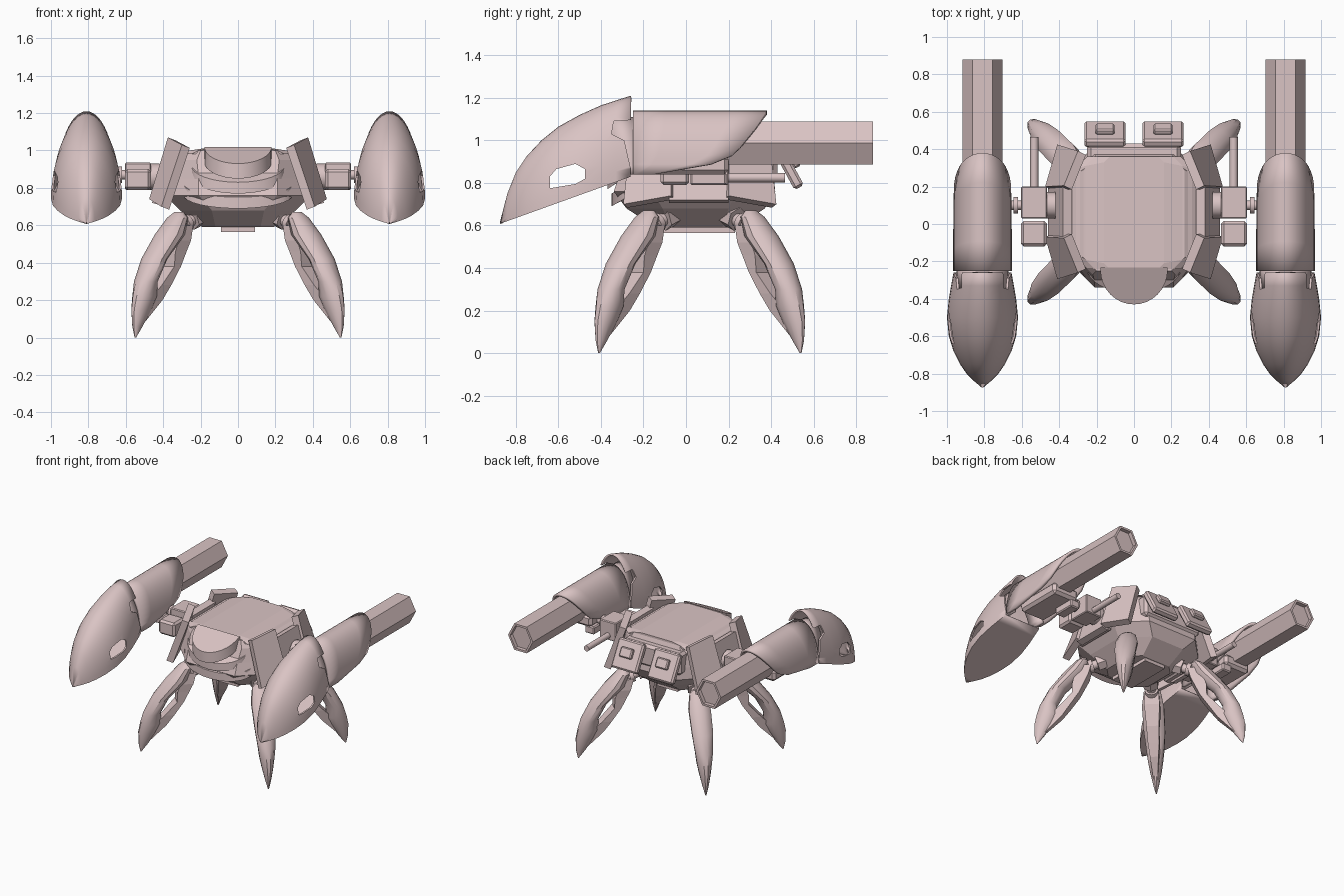
import bpy, bmesh, math
from mathutils import Matrix, Vector

cube = bpy.data.objects.get("Cube")
if cube:
    bpy.data.objects.remove(cube, do_unlink=True)

shade = (0.70, 0.55, 0.55, 1)
mat = bpy.data.materials.new("dusty pink")
mat.use_nodes = True
mat.diffuse_color = shade
mat.node_tree.nodes["Principled BSDF"].inputs["Base Color"].default_value = shade


def finish(name, bm, smooth=False, mirror=False):
    bmesh.ops.recalc_face_normals(bm, faces=bm.faces)
    me = bpy.data.meshes.new(name)
    bm.to_mesh(me)
    bm.free()
    me.materials.append(mat)
    ob = bpy.data.objects.new(name, me)
    bpy.context.collection.objects.link(ob)
    bpy.ops.object.select_all(action="DESELECT")
    ob.select_set(True)
    bpy.context.view_layer.objects.active = ob
    if smooth:
        bpy.ops.object.shade_smooth_by_angle(angle=math.radians(32))
    if mirror:
        ob.modifiers.new("mirror", "MIRROR").use_mirror_merge = False
    return ob


def loft(name, rings, closed=True, caps=True, **kw):
    """Skin a list of equal-length point rings."""
    bm = bmesh.new()
    rows = [[bm.verts.new(p) for p in ring] for ring in rings]
    n = len(rows[0])
    for a, b in zip(rows, rows[1:]):
        for i in range(n if closed else n - 1):
            j = (i + 1) % n
            bm.faces.new((a[i], a[j], b[j], b[i]))
    if closed and caps:
        bm.faces.new(rows[0])
        bm.faces.new(rows[-1])
    return finish(name, bm, **kw)


def box(name, lo, hi, bevel=0.0, tilt=0.0, mirror=True):
    bm = bmesh.new()
    lo, hi = Vector(lo), Vector(hi)
    bmesh.ops.create_cube(bm, size=1, matrix=Matrix.Diagonal((*(hi - lo), 1)))
    if bevel:
        bmesh.ops.bevel(bm, geom=bm.edges[:], offset=bevel, segments=1, affect="EDGES")
    bm.transform(Matrix.Translation((lo + hi) / 2) @ Matrix.Rotation(tilt, 4, "X"))
    return finish(name, bm, mirror=mirror)


def rod(name, a, b, r, sides=12, mirror=True):
    a, b = Vector(a), Vector(b)
    bm = bmesh.new()
    bmesh.ops.create_cone(bm, cap_ends=True, segments=sides, radius1=r, radius2=r,
                          depth=(b - a).length)
    turn = (b - a).to_track_quat("Z", "Y").to_matrix().to_4x4()
    bm.transform(Matrix.Translation((a + b) / 2) @ turn)
    return finish(name, bm, smooth=sides > 8, mirror=mirror)


def lerp(table, v):
    for (a, p), (b, q) in zip(table, table[1:]):
        if v <= b:
            return p + (q - p) * max(0, v - a) / (b - a)
    return table[-1][1]


def apply(ob, kind, **props):
    m = ob.modifiers.new(kind, kind)
    for k, v in props.items():
        setattr(m, k, v)
    bpy.context.view_layer.objects.active = ob
    bpy.ops.object.modifier_apply(modifier=m.name)


# ---- Hull: stacked chamfered sections ----
def octagon(z, hx, y0, y1, c):
    right = [(hx - c, y0, z), (hx, y0 + c, z), (hx, y1 - c, z), (hx - c, y1, z)]
    return right + [(-x, y, z) for x, y, z in reversed(right)]


loft("hull", [octagon(*s) for s in (
    (0.59, 0.19, -0.14, 0.24, 0.07), (0.68, 0.31, -0.28, 0.37, 0.17),
    (0.76, 0.39, -0.34, 0.42, 0.18), (0.85, 0.38, -0.31, 0.41, 0.17),
    (0.95, 0.35, -0.27, 0.38, 0.13), (1.0, 0.27, -0.25, 0.36, 0.07))])
loft("top_panel", [octagon(0.98, 0.31, -0.24, 0.36, 0.06),
                   octagon(1.0, 0.26, -0.24, 0.36, 0.05),
                   octagon(1.015, 0.16, -0.24, 0.36, 0.03)])
box("belly_plate", (-0.09, -0.13, 0.565), (0.09, 0.23, 0.6), mirror=False)


# Half-round lips on the front, sloping down toward the tip
def lip(name, r, y0, depth, top, drop, thick):
    def ring(dz):
        pts = []
        for i in range(17):
            a = math.pi * i / 16
            s = math.sin(a)
            pts.append((r * math.cos(a), y0 - depth * s, top - drop * s - dz))
        return pts + [(-r, y0 + 0.012, top - dz), (r, y0 + 0.012, top - dz)]
    loft(name, [ring(0), ring(thick)], smooth=True)


lip("nose_lip", 0.18, -0.245, 0.185, 1.02, 0.09, 0.08)
lip("middle_lip", 0.25, -0.24, 0.13, 0.92, 0.09, 0.06)
lip("jaw_lip", 0.29, -0.23, 0.12, 0.82, 0.07, 0.06)


# ---- Side armour plates, from an outer quad and a thickness ----
def plate(name, quad, thick):
    q = [Vector(p) for p in quad]
    n = (q[1] - q[0]).cross(q[3] - q[0]).normalized() * thick
    if n.x > 0:
        n = -n
    loft(name, [q, [p + n for p in q]], mirror=True)


for word, s in (("front", -1), ("rear", 1)):
    def at(x, d, z):
        return (x, 0.065 + s * d, z)
    plate(word + "_corner_plate", [at(0.30, 0.325, 1.03), at(0.375, 0.14, 1.07),
                                   at(0.475, 0.135, 0.74), at(0.41, 0.36, 0.70)], 0.05)
plate("side_plate", [(0.38, -0.08, 1.0), (0.38, 0.2, 1.0),
                     (0.46, 0.2, 0.72), (0.46, -0.08, 0.72)], 0.05)
box("side_sill", (0.37, -0.12, 0.72), (0.44, 0.2, 0.77), 0.01)

# ---- Rear pods ----
box("rear_bar", (-0.25, 0.33, 0.80), (0.25, 0.43, 0.97), 0.02, mirror=False)
box("rear_pod", (0.045, 0.455, 0.765), (0.265, 0.505, 0.985), 0.012, 0.5)
box("rear_pod_knob", (0.105, 0.49, 0.87), (0.205, 0.525, 0.945), 0.008, 0.5)

# ---- Arms between hull and guns ----
rod("shoulder_disc", (0.42, 0.1, 0.86), (0.47, 0.1, 0.86), 0.07)
box("shoulder_block", (0.465, 0.03, 0.79), (0.605, 0.2, 0.935), 0.006)
box("shoulder_front_block", (0.465, -0.12, 0.79), (0.605, 0.015, 0.90), 0.015)
rod("shoulder_rod", (0.533, 0.15, 0.825), (0.533, 0.465, 0.825), 0.022)
rod("gun_pivot", (0.59, 0.1, 0.87), (0.75, 0.1, 0.87), 0.025)
rod("gun_pivot_collar", (0.62, 0.1, 0.87), (0.645, 0.1, 0.87), 0.045)
box("gun_mount", (0.68, -0.18, 0.84), (0.90, 0.2, 0.93), 0.02)
box("gun_rail", (0.66, 0.02, 0.79), (0.74, 0.19, 0.85), 0.008)

# ---- Guns ----
CX = 0.81
N = 24
angles = [math.pi * i / N for i in range(N + 1)]

# Hexagonal barrel with a shallow recessed muzzle
bm = bmesh.new()
bmesh.ops.create_cone(bm, cap_ends=True, segments=6, radius1=0.107, radius2=0.107, depth=1.08,
                      matrix=Matrix.Translation((CX, 0.34, 0.988))
                      @ Matrix.Diagonal((1, 1, 1.1, 1))
                      @ Matrix.Rotation(math.pi / 2, 4, "X") @ Matrix.Rotation(math.pi / 6, 4, "Z"))
muzzle = max(bm.faces, key=lambda f: f.calc_center_median().y)
bmesh.ops.inset_region(bm, faces=[muzzle], thickness=0.018)
inner = bmesh.ops.extrude_discrete_faces(bm, faces=[muzzle])["faces"][0]
bmesh.ops.translate(bm, verts=inner.verts, vec=(0, -0.03, 0))
finish("barrel", bm, mirror=True)

# Arched housing whose lower edge sweeps up to the rear
rear_edge = [(0.84, -0.15), (0.865, 0.065), (0.935, 0.23), (1.05, 0.32), (1.14, 0.38)]
section = [(CX + 0.157 * math.cos(a), 0.84 + 0.30 * math.sin(a) ** 0.9) for a in angles]
rows = []
for i in range(5):
    rows.append([(x, -0.25 + (lerp(rear_edge, z) + 0.25) * i / 4, z) for x, z in section])
housing = loft("gun_housing", rows, closed=False, smooth=True)
apply(housing, "SOLIDIFY", thickness=0.02, offset=-1)
housing.modifiers.new("mirror", "MIRROR").use_mirror_merge = False

# Collar linking housing and cowl
collar = loft("gun_collar", [[(CX + 0.14 * math.cos(a), y - 0.05 * math.sin(a), 0.84 + 0.27 * math.sin(a))
                              for a in angles] for y in (-0.32, -0.19)], closed=False, smooth=True)
apply(collar, "SOLIDIFY", thickness=0.025, offset=-1)
collar.modifiers.new("mirror", "MIRROR").use_mirror_merge = False

# Pointed cowl with a flat underside, side windows and rear notches
ridge = [(-0.875, 0.615), (-0.84, 0.75), (-0.80, 0.85), (-0.75, 0.925), (-0.68, 1.0),
         (-0.6, 1.065), (-0.5, 1.12), (-0.4, 1.165), (-0.33, 1.188), (-0.26, 1.21)]
width = [0.004, 0.045, 0.085, 0.12, 0.155, 0.18, 0.19, 0.18, 0.168, 0.155]
rows = []
for (y, top), w in zip(ridge, width):
    low = 0.608 + (y + 0.875) * 0.36
    rows.append([(CX + w * math.cos(a), y, low + (top - low) * math.sin(a)) for a in angles])
cowl = loft("gun_cowl", rows, caps=False, smooth=True)
apply(cowl, "SOLIDIFY", thickness=0.012, offset=-1)
window = [(-0.64, 0.775), (-0.64, 0.83), (-0.61, 0.865), (-0.52, 0.89),
          (-0.475, 0.865), (-0.475, 0.82), (-0.52, 0.795)]
notch = [(-0.2, 1.1), (-0.34, 1.09), (-0.35, 1.03), (-0.29, 1.0), (-0.255, 0.845), (-0.2, 0.845)]
for outline in (window, notch):
    cutter = loft("cutter", [[(x, y, z) for y, z in outline] for x in (0.5, 1.1)])
    cutter.hide_render = True
    apply(cowl, "BOOLEAN", object=cutter, operation="DIFFERENCE", solver="EXACT")
    bpy.data.objects.remove(cutter, do_unlink=True)
cowl.modifiers.new("mirror", "MIRROR").use_mirror_merge = False

# ---- Legs: diagonal claws, mirrored front to back and side to side ----
# Rows are height, outer reach, thickness, width
claw = [(0.67, 0.255, 0.03, 0.06), (0.64, 0.283, 0.07, 0.12), (0.55, 0.345, 0.11, 0.155),
        (0.42, 0.415, 0.085, 0.15), (0.3, 0.46, 0.085, 0.125), (0.22, 0.477, 0.105, 0.105),
        (0.15, 0.487, 0.09, 0.08), (0.06, 0.486, 0.047, 0.04), (0.0, 0.477, 0.006, 0.008)]
blade = [(0.60, 0.25, 0.05, 0.10), (0.52, 0.28, 0.065, 0.11), (0.46, 0.295, 0.06, 0.10), (0.38, 0.297, 0.035, 0.09),
         (0.28, 0.36, 0.05, 0.08), (0.2, 0.42, 0.07, 0.06), (0.08, 0.465, 0.03, 0.03)]

for word, sy in (("front", -1), ("rear", 1)):
    def place(s, side, z):
        """s runs outward on the diagonal, side runs across it."""
        k = side * math.sqrt(0.5)
        return (0.075 + s + k, 0.065 + sy * (s - k), z)

    def rings(rows, n):
        grow = 1 / math.cos(math.pi / n)
        turn = [2 * math.pi * (i + 0.5) / n for i in range(n)]
        return [[place(outer - t / 2 + t / 2 * grow * math.cos(a), w / 2 * grow * math.sin(a), z)
                 for a in turn] for z, outer, t, w in rows]

    loft(word + "_claw", rings(claw, 12), smooth=True, mirror=True)
    loft(word + "_claw_blade", rings(blade, 4), mirror=True)
    rod(word + "_hip_socket", place(0.1, 0, 0.67), place(0.175, 0, 0.63), 0.058, 6)
    rod(word + "_hip_pin", place(0.16, 0, 0.635), place(0.26, 0, 0.58), 0.032)
    rod(word + "_hip_ring", place(0.195, 0, 0.615), place(0.215, 0, 0.605), 0.048)
